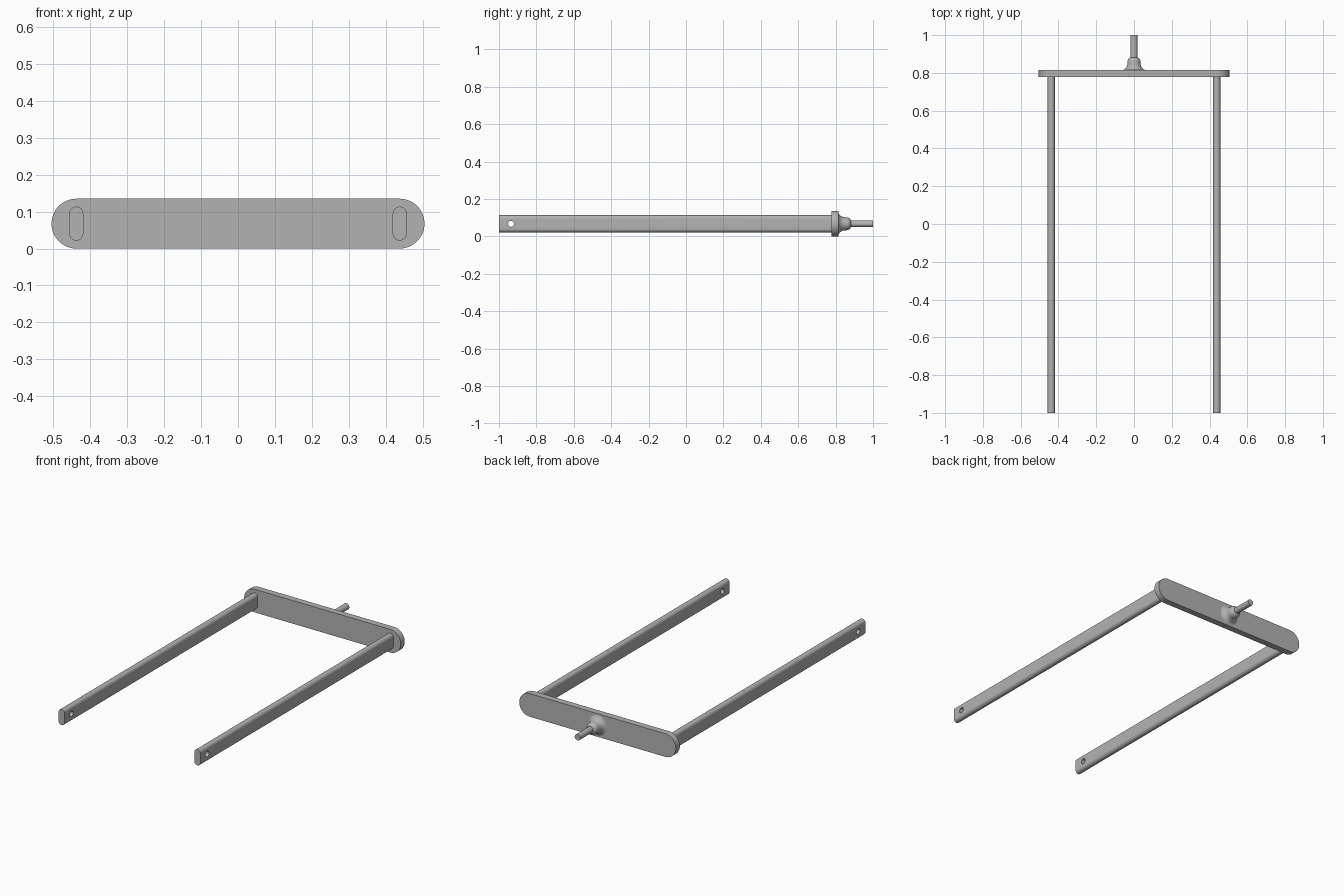
import bpy, bmesh, math
from mathutils import Matrix, Vector

cube = bpy.data.objects.get("Cube")
if cube:
    bpy.data.objects.remove(cube, do_unlink=True)

steel = bpy.data.materials.new("grey_metal")
steel.use_nodes = True
GREY = (0.45, 0.45, 0.45, 1)
steel.diffuse_color = GREY
steel.node_tree.nodes["Principled BSDF"].inputs["Base Color"].default_value = GREY

MID_Z = 0.0675  # height of the centre line


def make_object(name, bm):
    bmesh.ops.recalc_face_normals(bm, faces=bm.faces)
    mesh = bpy.data.meshes.new(name)
    bm.to_mesh(mesh)
    bm.free()
    mesh.materials.append(steel)
    obj = bpy.data.objects.new(name, mesh)
    bpy.context.collection.objects.link(obj)
    return obj


def activate(obj):
    bpy.ops.object.select_all(action='DESELECT')
    obj.select_set(True)
    bpy.context.view_layer.objects.active = obj


def smooth(obj):
    activate(obj)
    bpy.ops.object.shade_smooth_by_angle(angle=math.radians(35))


def round_ended_bar(name, x, half_w, half_h, y0, y1, steps=20):
    """Bar along y whose cross-section is a slot with semicircular ends."""
    bm = bmesh.new()
    r = min(half_w, half_h)
    along = Vector((half_w - r, 0, half_h - r))
    start = -math.pi / 2 if half_w > half_h else 0
    ring = []
    for side in (1, -1):
        for i in range(steps + 1):
            a = start + math.pi * i / steps
            arc = Vector((math.cos(a), 0, math.sin(a))) * r
            ring.append(bm.verts.new(Vector((x, y0, MID_Z)) + side * (along + arc)))
    face = bm.faces.new(ring)
    out = bmesh.ops.extrude_face_region(bm, geom=[face], use_keep_orig=True)
    top = [v for v in out["geom"] if isinstance(v, bmesh.types.BMVert)]
    bmesh.ops.translate(bm, verts=top, vec=(0, y1 - y0, 0))
    return make_object(name, bm)


# Crossbar
smooth(round_ended_bar("crossbar", 0, 0.505, 0.0675, 0.778, 0.815, 32))

# Arms, each with a pin hole near its free end
for name, x in (("left_arm", 0.438), ("right_arm", -0.438)):
    arm = round_ended_bar(name, x, 0.019, 0.046, -1.0, 0.779)
    bm = bmesh.new()
    place = Matrix.Translation((x, -0.935, MID_Z)) @ Matrix.Rotation(math.pi / 2, 4, 'Y')
    bmesh.ops.create_cone(bm, cap_ends=True, segments=32, radius1=0.016,
                          radius2=0.016, depth=0.1, matrix=place)
    cutter = make_object("pin_hole_cutter", bm)
    cutter.hide_render = True
    cut = arm.modifiers.new("pin_hole", 'BOOLEAN')
    cut.operation = 'DIFFERENCE'
    cut.solver = 'EXACT'
    cut.object = cutter
    activate(arm)
    bpy.ops.object.modifier_apply(modifier=cut.name)
    bpy.data.objects.remove(cutter, do_unlink=True)
    smooth(arm)

# Spindle: flared base, rounded collar and rod, turned around the y axis
flare = [(0.068 - 0.033 * math.sin(t), 0.85 - 0.036 * math.cos(t))
         for t in (math.pi / 2 * i / 8 for i in range(9))]
profile = [(0, 0.814)] + flare + [(0.034, 0.864), (0.030, 0.873), (0.024, 0.879),
                                  (0.018, 0.881), (0.018, 1.0), (0, 1.0)]
bm = bmesh.new()
verts = [bm.verts.new((r, y, MID_Z)) for r, y in profile]
edges = [bm.edges.new(pair) for pair in zip(verts, verts[1:])]
bmesh.ops.spin(bm, geom=verts + edges, cent=(0, 0, MID_Z), axis=(0, 1, 0),
               angle=math.tau, steps=40)
bmesh.ops.remove_doubles(bm, verts=bm.verts, dist=0.0001)
smooth(make_object("spindle", bm))
